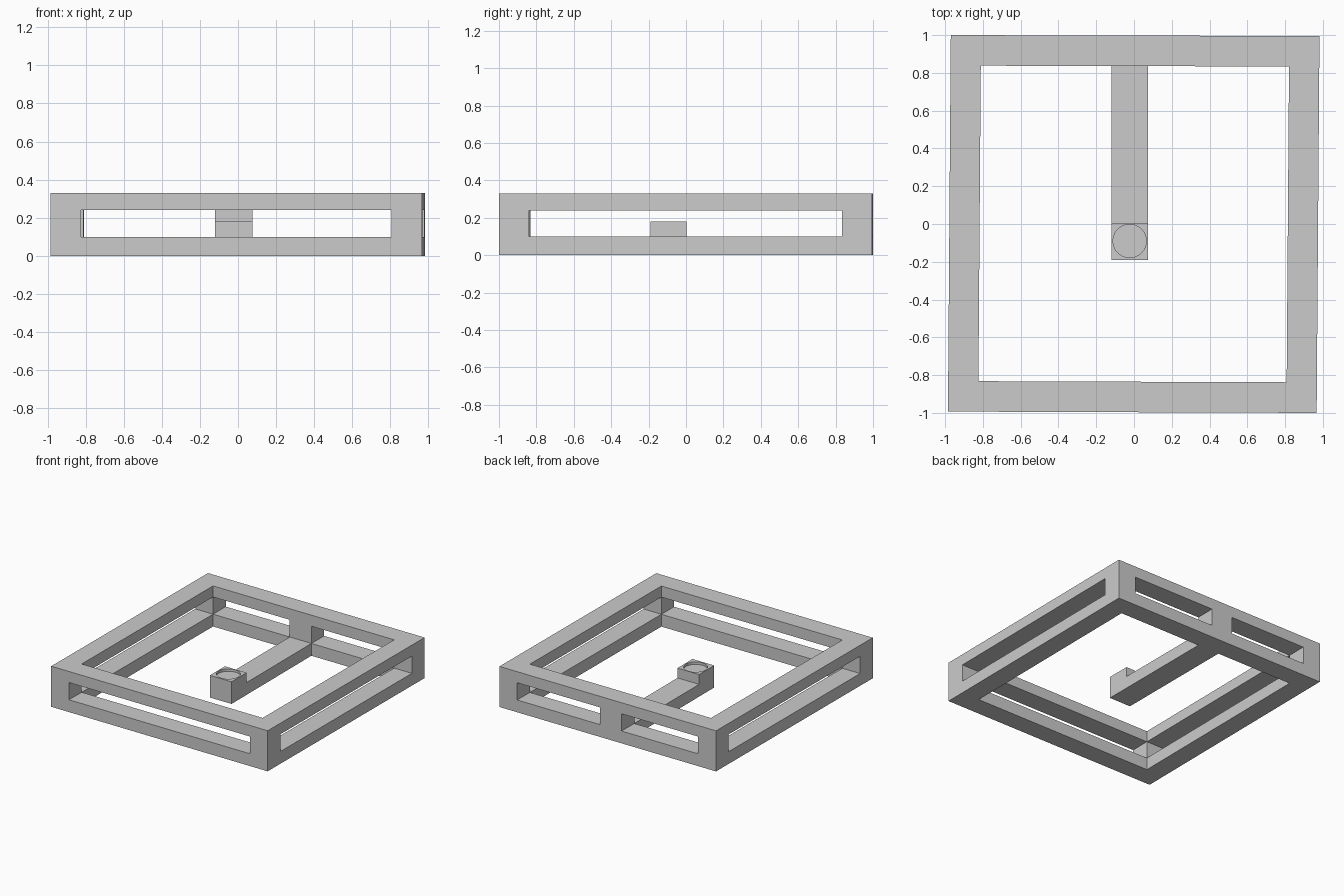
import bpy, bmesh
from mathutils import Vector

if "Cube" in bpy.data.objects:
    bpy.data.objects.remove(bpy.data.objects["Cube"])


def make_object(name, bm):
    bmesh.ops.remove_doubles(bm, verts=bm.verts, dist=1e-5)
    bmesh.ops.dissolve_limit(bm, angle_limit=0.001, verts=bm.verts, edges=bm.edges)
    bmesh.ops.recalc_face_normals(bm, faces=bm.faces)
    me = bpy.data.meshes.new(name)
    bm.to_mesh(me)
    bm.free()
    ob = bpy.data.objects.new(name, me)
    bpy.context.collection.objects.link(ob)
    return ob


# Slightly skewed outer corners: front left, front right, back right, back left
FL, FR, BR, BL = (Vector(p) for p in
                  ((-0.985, -0.993), (0.967, -1.0), (0.982, 0.995), (-0.97, 1.0)))
US = [0, 0.082, 0.436, 0.536, 0.918, 1]   # cuts across: walls and rear post
VS = [0, 0.081, 0.919, 1]                 # cuts front to back
ZS = [0, 0.10, 0.24, 0.33]                # bottom rail, slot, top rail


def corner(i, j, k):
    u, v = US[i], VS[j]
    p = FL.lerp(FR, u).lerp(BL.lerp(BR, u), v)
    return (p.x, p.y, ZS[k])


def solid(i, j, k):
    if not (0 <= i < 5 and 0 <= j < 3 and 0 <= k < 3):
        return False
    if k == 1:  # slot level: corner posts and the rear middle post
        return (i in (0, 4) and j in (0, 2)) or (i == 2 and j == 2)
    return i in (0, 4) or j in (0, 2)


# Open frame with slotted walls
bm = bmesh.new()
for c in [(i, j, k) for i in range(5) for j in range(3) for k in range(3)]:
    if not solid(*c):
        continue
    for axis in range(3):
        for side in (0, 1):
            n = list(c)
            n[axis] += 2 * side - 1
            if solid(*n):
                continue
            a, b = [x for x in range(3) if x != axis]
            quad = []
            for da, db in ((0, 0), (1, 0), (1, 1), (0, 1)):
                q = list(c)
                q[axis] += side
                q[a] += da
                q[b] += db
                quad.append(bm.verts.new(corner(*q)))
            bm.faces.new(quad)
make_object("slotted_frame", bm)

# Arm reaching in from the rear wall, with a raised block at its end
profile = [(-0.19, 0), (0.837, 0), (0.837, 0.10), (0.003, 0.10), (0.003, 0.18), (-0.19, 0.18)]
bm = bmesh.new()
face = bm.faces.new([bm.verts.new((-0.12, y, z)) for y, z in profile])
ext = bmesh.ops.extrude_face_region(bm, geom=[face])
bmesh.ops.translate(bm, vec=(0.195, 0, 0),
                    verts=[g for g in ext["geom"] if isinstance(g, bmesh.types.BMVert)])
arm = make_object("support_arm", bm)

# Shallow round seat in the block's top
bpy.ops.mesh.primitive_cylinder_add(vertices=48, radius=0.088, depth=0.1,
                                    location=(-0.023, -0.09, 0.21))
cutter = bpy.context.object
cutter.name = "round_seat_cutter"
cutter.hide_render = True
cutter.display_type = 'WIRE'
cut = arm.modifiers.new("round_seat", 'BOOLEAN')
cut.operation = 'DIFFERENCE'
cut.solver = 'EXACT'
cut.object = cutter
